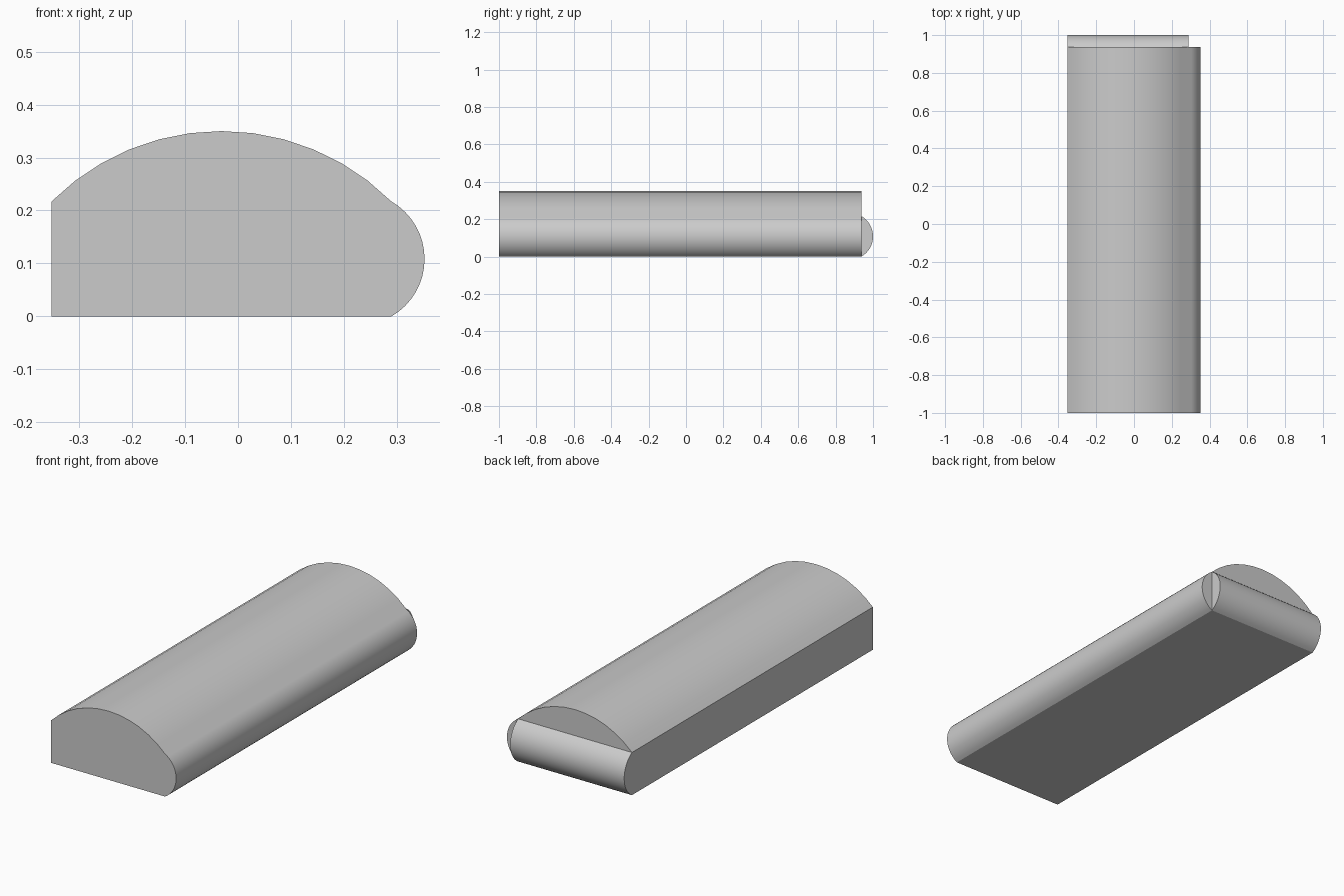
import bpy, bmesh, math

if "Cube" in bpy.data.objects:
    bpy.data.objects.remove(bpy.data.objects["Cube"], do_unlink=True)

LEFT, RIGHT = -0.352, 0.2895      # straight part of the cross-section
FRONT, BACK = -1.0, 0.9374        # straight part of the length
WALL = 0.217                      # height of the side walls


def bulge(a, b, degrees, steps):
    """Circular arc from a to b, bowing to the left of the direction a to b."""
    half = math.radians(degrees) / 2
    dx, dz = b[0] - a[0], b[1] - a[1]
    points = []
    for i in range(steps + 1):
        t = -half + 2 * half * i / steps
        along = 0.5 + math.sin(t) / (2 * math.sin(half))
        out = (math.cos(t) - math.cos(half)) / (2 * math.sin(half))
        points.append((a[0] + dx * along - dz * out, a[1] + dz * along + dx * out))
    return points


bm = bmesh.new()


def face(points):
    bm.faces.new([bm.verts.new(p) for p in points])


def sweep(profile, start, end):
    """Quads between two placements of an open profile."""
    for p, q in zip(profile, profile[1:]):
        face([start(p), start(q), end(q), end(p)])


def at_y(y):
    return lambda p: (p[0], y, p[1])


def at_x(x):
    return lambda p: (x, p[0], p[1])


# Outlines of the domed top, the rounded long side and the rounded back
dome = bulge((LEFT, WALL), (RIGHT, WALL), 90, 12)
side = bulge((RIGHT, WALL), (RIGHT, 0), 120, 16)
roll = bulge((BACK, WALL), (BACK, 0), 120, 16)

# Curved surfaces
sweep(dome, at_y(FRONT), at_y(BACK))
sweep(side, at_y(FRONT), at_y(BACK))
sweep(roll, at_x(LEFT), at_x(RIGHT))

# Flat ends, with the left wall running on into the back roll
front, back = at_y(FRONT), at_y(BACK)
face([front(p) for p in dome + side[1:] + [(LEFT, 0)]])
face([back(p) for p in dome])
face([back(p) for p in side])
face([at_x(RIGHT)(p) for p in roll])
face([at_x(LEFT)(p) for p in [(FRONT, 0), (FRONT, WALL)] + roll])

# Underside
face([(LEFT, FRONT, 0), (LEFT, BACK, 0), (RIGHT, BACK, 0), (RIGHT, FRONT, 0)])

bmesh.ops.remove_doubles(bm, verts=bm.verts, dist=1e-5)
bmesh.ops.recalc_face_normals(bm, faces=bm.faces)
mesh = bpy.data.meshes.new("domed_block")
bm.to_mesh(mesh)
bm.free()

block = bpy.data.objects.new("domed_block", mesh)
bpy.context.collection.objects.link(block)

# Plain grey finish
grey = bpy.data.materials.new("plain grey")
grey.use_nodes = True
colour = (0.6, 0.6, 0.6, 1)
grey.diffuse_color = colour
grey.node_tree.nodes["Principled BSDF"].inputs["Base Color"].default_value = colour
mesh.materials.append(grey)

bpy.context.view_layer.objects.active = block
block.select_set(True)
bpy.ops.object.shade_smooth_by_angle(angle=math.radians(30))
